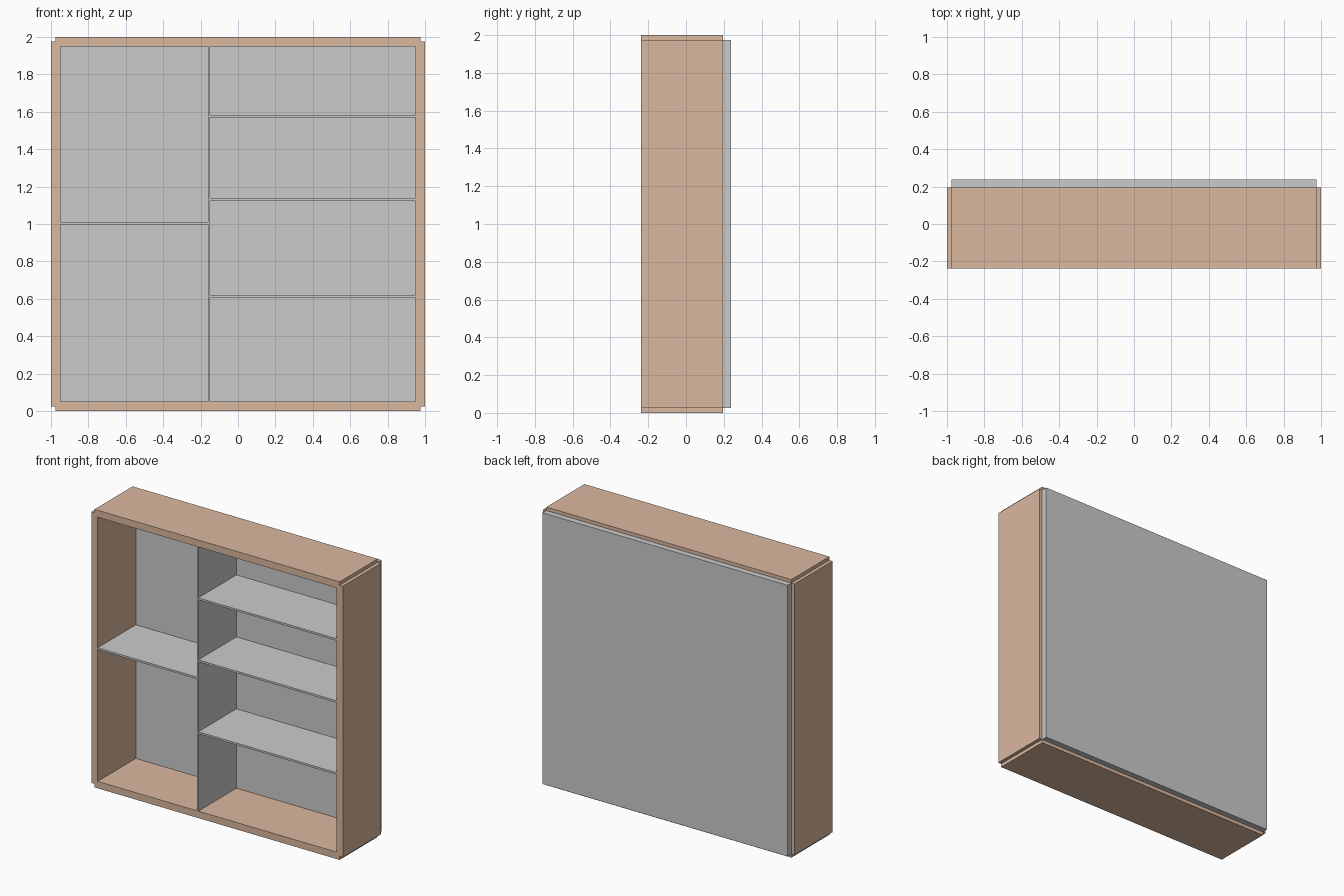
import bpy

if "Cube" in bpy.data.objects:
    bpy.data.objects.remove(bpy.data.objects["Cube"])

FRONT, REAR, BACK = -0.2375, 0.195, 0.2375   # front edge, frame rear, back panel rear

wood = bpy.data.materials.new("brown_wood")
wood.diffuse_color = (0.70, 0.48, 0.35, 1)
wood.use_nodes = True
wood.node_tree.nodes["Principled BSDF"].inputs["Base Color"].default_value = wood.diffuse_color


def board(name, x, z, y=(FRONT, REAR), mat=None):
    """Box board spanning the given (min, max) ranges."""
    spans = (x, y, z)
    bpy.ops.mesh.primitive_cube_add(size=1, location=[(a + b) / 2 for a, b in spans])
    ob = bpy.context.object
    ob.name = name
    ob.scale = [b - a for a, b in spans]
    bpy.ops.object.transform_apply(location=False, rotation=False, scale=True)
    if mat:
        ob.data.materials.append(mat)
    return ob


# Outer frame: boards stop short of the corners, leaving small notches
board("left_side", (-1, -0.95), (0.025, 1.975), mat=wood)
board("right_side", (0.95, 1), (0.025, 1.975), mat=wood)
board("bottom_board", (-0.975, 0.975), (0, 0.05), mat=wood)
board("top_board", (-0.975, 0.975), (1.95, 2), mat=wood)

# Back panel
board("back_panel", (-0.975, 0.975), (0.025, 1.975), y=(REAR, BACK))

# Upright divider
DIV = (-0.16, -0.149)
board("divider", DIV, (0.05, 1.95))

# Shelves, by height of centre
T = 0.007
board("left_shelf", (-0.95, DIV[0]), (1.004 - T, 1.004 + T))
for i, z in enumerate((0.614, 1.131, 1.577), 1):
    board(f"right_shelf_{i}", (DIV[1], 0.95), (z - T, z + T))
